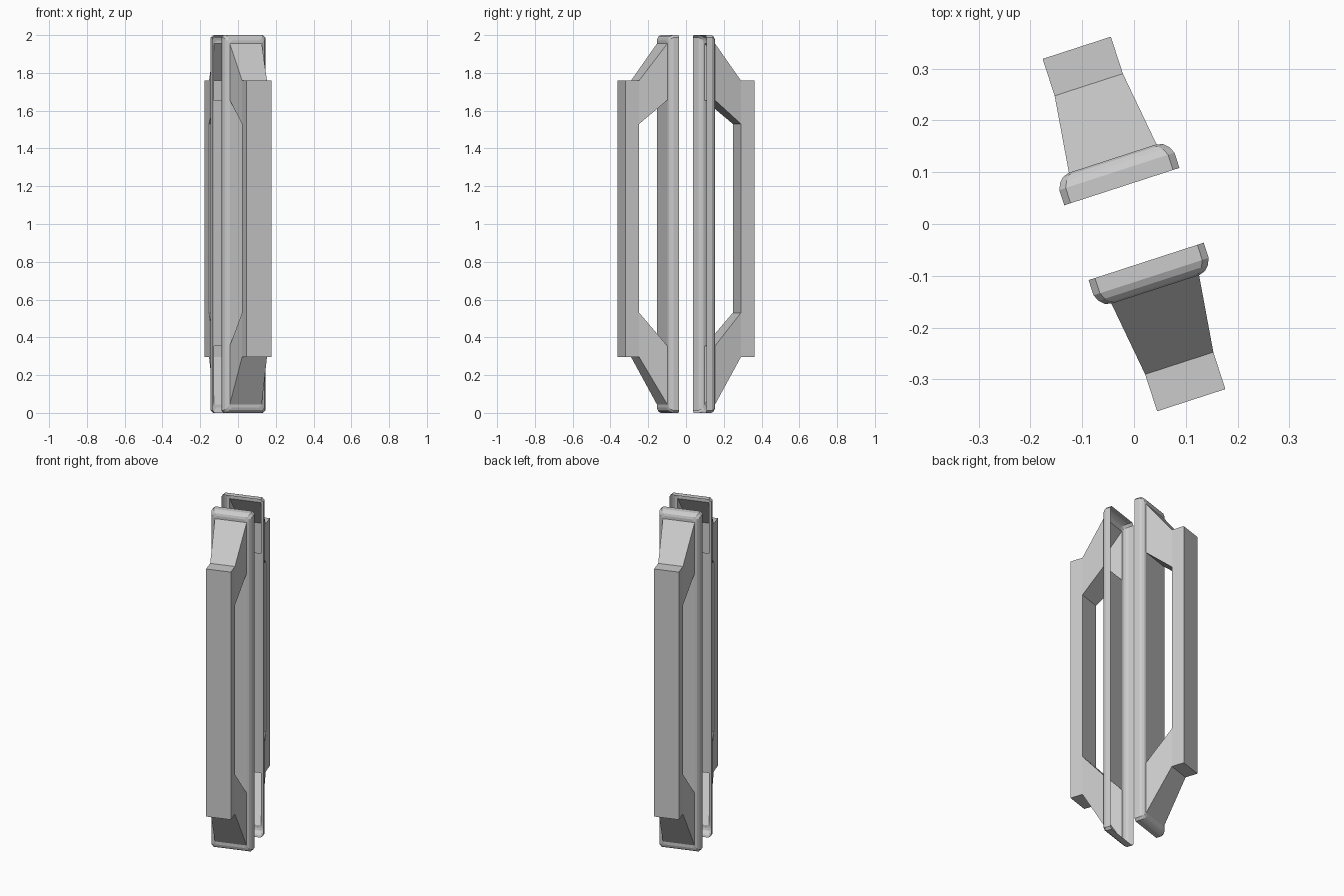
import bpy, bmesh, math

if "Cube" in bpy.data.objects:
    bpy.data.objects.remove(bpy.data.objects["Cube"])

ANGLE = math.radians(18)
PLATE_V, GRIP_IN, GRIP_OUT = 0.133, 0.283, 0.358   # distances out from the centre
BASE_W, GRIP_W = 0.089, 0.0693                      # half widths


def make(name, bm, turn, ref):
    """Clean, orient outward (ref = inside point) and add the object, turned about z."""
    bmesh.ops.remove_doubles(bm, verts=bm.verts, dist=1e-5)
    bmesh.ops.recalc_face_normals(bm, faces=bm.faces)
    bm.faces.ensure_lookup_table()
    f = bm.faces[0]
    c = f.calc_center_median()
    if f.normal.x * (c.x - ref[0]) + f.normal.y * (c.y - ref[1]) + f.normal.z * (c.z - ref[2]) < 0:
        bmesh.ops.reverse_faces(bm, faces=bm.faces)
    me = bpy.data.meshes.new(name)
    bm.to_mesh(me)
    bm.free()
    ob = bpy.data.objects.new(name, me)
    bpy.context.collection.objects.link(ob)
    ob.rotation_euler.z = turn


def face(bm, pts):
    return bm.faces.new([bm.verts.new(p) for p in pts])


def loft(bm, rings):
    """Quads between consecutive closed rings."""
    for a, b in zip(rings, rings[1:]):
        n = len(a)
        for i in range(n):
            j = (i + 1) % n
            face(bm, [a[i], a[j], b[j], b[i]])


def plate_ring(v, inset, c=0.013):
    w, lo, hi = 0.117 - inset, inset, 2 - inset
    return [(x, -v, z) for x, z in (
        (w - c, lo), (w, lo + c), (w, hi - c), (w - c, hi),
        (c - w, hi), (-w, hi - c), (-w, lo + c), (c - w, lo))]


def rect(v, w, z0, z1):
    return [(-w, -v, z0), (w, -v, z0), (w, -v, z1), (-w, -v, z1)]


def handle(side, turn):
    # open-backed mounting plate with rounded front rim
    bm = bmesh.new()
    rings = [plate_ring(v, i) for v, i in (
        (0.076, 0), (0.107, 0), (0.120, 0.006), (0.129, 0.015), (PLATE_V, 0.028))]
    loft(bm, rings)
    r = rings[-1]
    face(bm, rect(PLATE_V, BASE_W, 0.355, 1.655))
    face(bm, [(BASE_W, -PLATE_V, 1.955), r[2], r[3], r[4], r[5], (-BASE_W, -PLATE_V, 1.955)])
    face(bm, [(-BASE_W, -PLATE_V, 0.045), r[6], r[7], r[0], r[1], (BASE_W, -PLATE_V, 0.045)])
    make(side + "_mounting_plate", bm, turn, (0, -0.1, 1))

    # hollow tapering brackets, open towards the back of the plate
    for end, base, tip in (("upper", (1.655, 1.955), (1.53, 1.76)),
                           ("lower", (0.045, 0.355), (0.295, 0.53))):
        bm = bmesh.new()
        loft(bm, [rect(PLATE_V, BASE_W, *base), rect(GRIP_IN, GRIP_W, *tip)])
        make(f"{side}_{end}_bracket", bm, turn, (0, -0.21, (sum(base) + sum(tip)) / 4))

    # grip bar
    bm = bmesh.new()
    a, b = (rect(v, GRIP_W, 0.295, 1.76) for v in (GRIP_IN, GRIP_OUT))
    loft(bm, [a, b])
    face(bm, a)
    face(bm, b)
    make(side + "_grip_bar", bm, turn, (0, -0.32, 1))


# matching handles back to back
handle("front", ANGLE)
handle("rear", ANGLE + math.pi)
